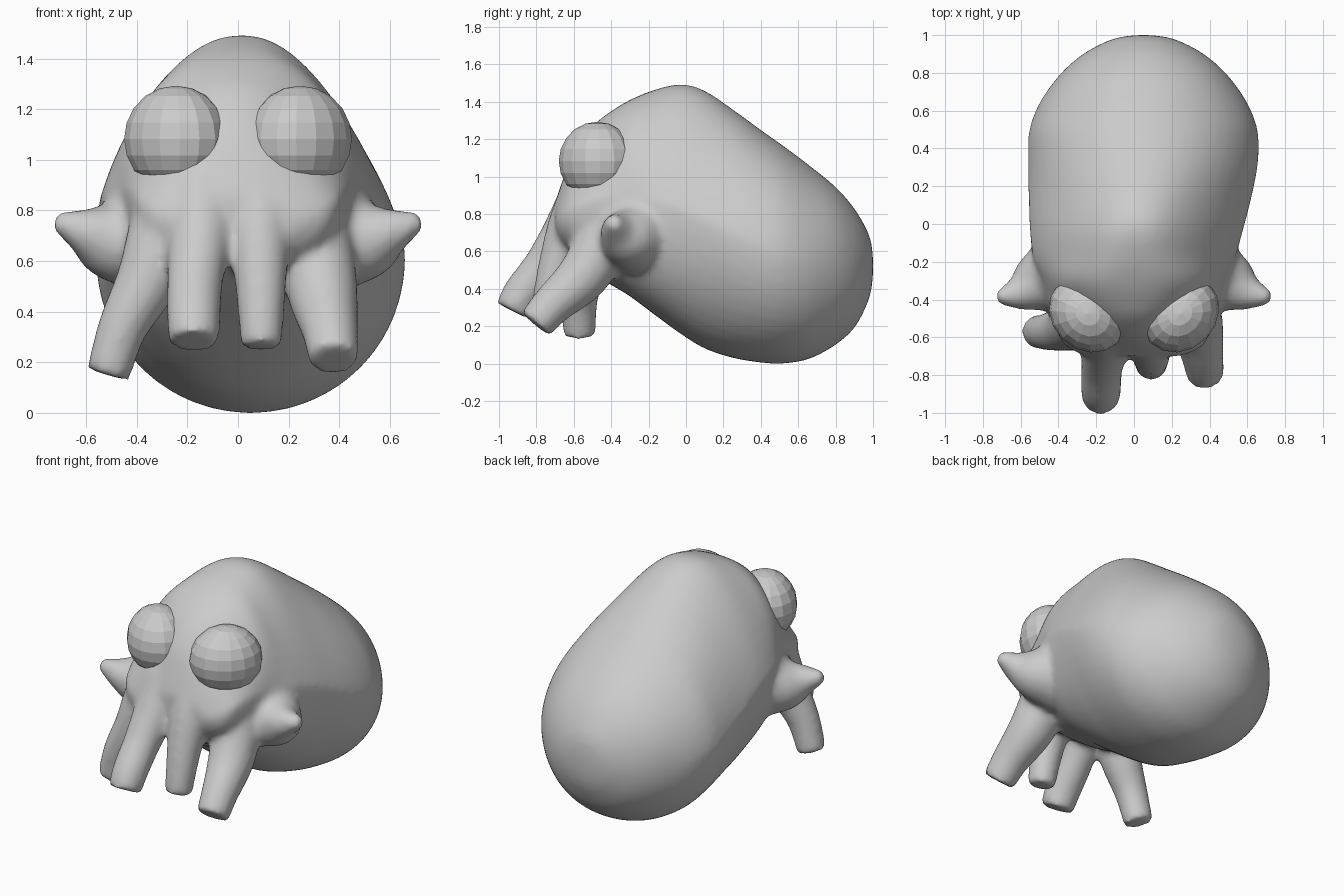
import bpy, bmesh, math
from mathutils import Vector

if "Cube" in bpy.data.objects:
    bpy.data.objects.remove(bpy.data.objects["Cube"])


def smooth_path(pts, n=4):
    """Catmull-Rom interpolation of tuples of any length."""
    pts = [Vector(p) for p in pts]
    out = []
    for i in range(len(pts) - 1):
        p0, p1, p2 = pts[max(i - 1, 0)], pts[i], pts[i + 1]
        p3 = pts[min(i + 2, len(pts) - 1)]
        for k in range(n):
            t = k / n
            out.append(0.5 * (2 * p1 + (p2 - p0) * t
                              + (2 * p0 - 5 * p1 + 4 * p2 - p3) * t * t
                              + (3 * p1 - p0 - 3 * p2 + p3) * t ** 3))
    return out + [pts[-1]]


def step(a, b, x):
    """Smooth ramp from 0 at a to 1 at b."""
    t = min(1, max(0, (x - a) / (b - a)))
    return t * t * (3 - 2 * t)


def loft(bm, rings):
    """Skin closed rings and cap both ends."""
    vs = [[bm.verts.new(c) for c in r] for r in rings]
    n = len(vs[0])
    for a, b in zip(vs, vs[1:]):
        for i in range(n):
            j = (i + 1) % n
            bm.faces.new((a[i], a[j], b[j], b[i]))
    bm.faces.new(vs[0][::-1])
    bm.faces.new(vs[-1])


def tube(bm, pts, sides=16):
    """Tapered tube through (x, y, z, radius) points."""
    path = smooth_path(pts)
    rings = []
    for i, p in enumerate(path):
        d = (path[min(i + 1, len(path) - 1)] - path[max(i - 1, 0)]).to_3d()
        q = d.to_track_quat('Z', 'Y')
        rings.append([p.to_3d() + q @ Vector((p[3] * math.cos(a), p[3] * math.sin(a), 0))
                      for a in (2 * math.pi * k / sides for k in range(sides))])
    loft(bm, rings)


bm = bmesh.new()

# Body and head: slices along y as (y, bottom, top, half width, top taper)
slices = [(-.70, .69, .86, .25, .4), (-.66, .62, .98, .345, .5), (-.60, .56, 1.13, .395, .6),
          (-.50, .48, 1.27, .43, .47), (-.40, .42, 1.35, .455, .28), (-.30, .36, 1.41, .485, .2),
          (-.18, .27, 1.46, .535, .33), (-.03, .16, 1.495, .565, .36), (.10, .08, 1.46, .585, .33),
          (.25, .03, 1.36, .603, .24), (.40, .005, 1.25, .612, .16), (.52, 0, 1.165, .60, .1),
          (.66, .025, 1.06, .54, .06), (.80, .10, .945, .435, 0), (.90, .19, .83, .32, 0),
          (.965, .31, .72, .20, 0), (.99, .39, .65, .12, 0), (1.0, .47, .57, .04, 0)]
rings = []
for y, lo, hi, hw, taper in smooth_path(slices, 3):
    cx = .05 * step(-.25, .4, y)
    power = 2 / (2.5 - .5 * step(-.3, .2, y))   # boxier sections in the head
    ring = []
    for k in range(48):
        a = 2 * math.pi * k / 48
        c, t = math.cos(a), math.sin(a)
        t = math.copysign(abs(t) ** power, t)
        c = math.copysign(abs(c) ** power, c)
        ring.append((cx + hw * c * (1 - taper * max(0, t)), y, (lo + hi) / 2 + t * (hi - lo) / 2))
    rings.append(ring)
loft(bm, rings)

# Four uneven face tentacles, thick where they join the face
tentacles = [
    [(-.25, -.46, .88, .15), (-.30, -.52, .70, .14), (-.36, -.55, .52, .125),
     (-.455, -.57, .34, .10), (-.515, -.57, .15, .088)],
    [(-.14, -.54, .92, .13), (-.15, -.63, .72, .13), (-.17, -.76, .52, .112),
     (-.175, -.87, .38, .108), (-.175, -.925, .28, .10)],
    [(.08, -.54, .92, .13), (.085, -.62, .72, .125), (.09, -.70, .48, .10), (.092, -.75, .26, .083)],
    [(.25, -.42, .88, .15), (.305, -.45, .66, .15), (.335, -.55, .47, .14),
     (.365, -.71, .32, .112), (.378, -.805, .21, .10)],
]
for t in tentacles:
    tube(bm, t)

# Pointed side fins
for s in (-1, 1):
    tube(bm, [(s * .34, -.26, .69, .22), (s * .42, -.28, .69, .21), (s * .52, -.32, .69, .16),
              (s * .61, -.365, .72, .095), (s * .725, -.39, .76, .035)])

bmesh.ops.recalc_face_normals(bm, faces=bm.faces)
mesh = bpy.data.meshes.new("body")
bm.to_mesh(mesh)
bm.free()
body = bpy.data.objects.new("body", mesh)
bpy.context.collection.objects.link(body)

# Fuse the body parts into one soft skin
rm = body.modifiers.new("fuse", 'REMESH')
rm.mode = 'VOXEL'
rm.voxel_size = .018
rm.use_smooth_shade = True
sm = body.modifiers.new("soften", 'SMOOTH')
sm.factor = .5
sm.iterations = 14

# Faceted bulging eyes, slightly flattened against the head
for s, side in ((-1, "left"), (1, "right")):
    bpy.ops.mesh.primitive_uv_sphere_add(segments=16, ring_count=10, radius=1,
                                         location=(s * .245, -.475, 1.083),
                                         rotation=(0, 0, s * math.radians(45)))
    eye = bpy.context.object
    eye.name = side + "_eye"
    eye.scale = (.22, .19, .21)
